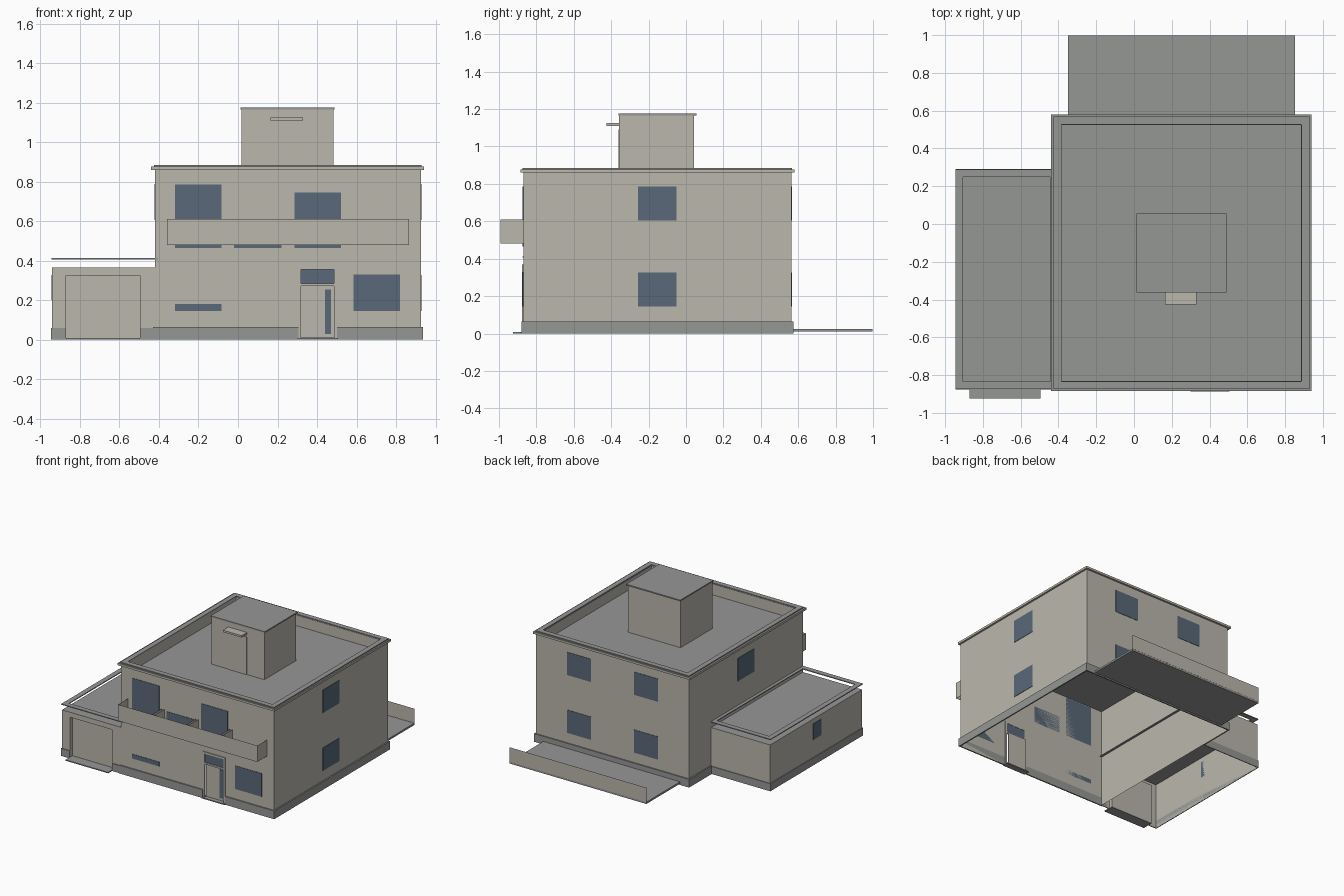
import bpy, bmesh
from mathutils import Vector

cube = bpy.data.objects.get("Cube")
if cube:
    bpy.data.objects.remove(cube)


def material(name, rgb):
    m = bpy.data.materials.new(name)
    m.use_nodes = True
    m.diffuse_color = (*rgb, 1)
    m.node_tree.nodes["Principled BSDF"].inputs["Base Color"].default_value = (*rgb, 1)
    return m


WALL = material("warm_render", (0.50, 0.475, 0.42))
GREY = material("grey_concrete", (0.30, 0.31, 0.30))
GLASS = material("blue_glass", (0.10, 0.14, 0.19))


def part(name, mat, *boxes, top=None, open_ends=False):
    """Join boxes (x0, x1, y0, y1, z0, z1) in one object; a box with no depth is a sheet."""
    bm = bmesh.new()
    for b in boxes:
        lo, hi = Vector(b[0::2]), Vector(b[1::2])
        size = hi - lo
        flat = [a for a in range(3) if abs(size[a]) < 1e-6]
        if flat:
            u, v = [a for a in range(3) if a != flat[0]]
            corners = []
            for i, j in ((0, 0), (1, 0), (1, 1), (0, 1)):
                p = lo.copy()
                p[u] += i * size[u]
                p[v] += j * size[v]
                corners.append(bm.verts.new(p))
            bm.faces.new(corners)
            continue
        verts = bmesh.ops.create_cube(bm, size=1)["verts"]
        for vert in verts:
            vert.co = Vector([lo[a] + (vert.co[a] + 0.5) * size[a] for a in range(3)])
    bm.normal_update()
    if open_ends:
        caps = [f for f in bm.faces if abs(f.normal.z) > 0.9]
        bmesh.ops.delete(bm, geom=caps, context="FACES")
    mesh = bpy.data.meshes.new(name)
    mesh.materials.append(mat)
    if top:
        mesh.materials.append(top)
        for f in bm.faces:
            f.material_index = int(f.normal.z > 0.9)
    bm.to_mesh(mesh)
    bm.free()
    obj = bpy.data.objects.new(name, mesh)
    bpy.context.collection.objects.link(obj)
    return obj


def ring(x0, x1, y0, y1, z0, z1, w):
    """Four boxes forming a rectangular border of width w."""
    return [(x0, x1, y0, y0 + w, z0, z1), (x0, x1, y1 - w, y1, z0, z1),
            (x0, x0 + w, y0 + w, y1 - w, z0, z1), (x1 - w, x1, y0 + w, y1 - w, z0, z1)]


def holed_wall(x0, x1, y, h, hx0, hx1, hz):
    """Wall sheet facing the front with a doorway cut up from the ground."""
    return [(x0, hx0, y, y, 0, h), (hx1, x1, y, y, 0, h), (hx0, hx1, y, y, hz, h)]


# Main block: thin walls, open below
L, R, F, B, H = -0.42, 0.925, -0.87, 0.565, 0.87
ROOF = 0.79
part("house_walls", WALL, *holed_wall(L, R, F, H, 0.305, 0.5, 0.37),
     (L, R, B, B, 0, H), (L, L, F, B, 0, H), (R, R, F, B, 0, H))
part("house_roof", GREY, (L, R, F, B, ROOF, ROOF))
part("parapet_lining", WALL, (-0.385, 0.89, -0.83, 0.53, ROOF, H), open_ends=True)
part("cornice", WALL, *ring(-0.44, 0.94, -0.885, 0.58, 0.86, 0.877, 0.055), top=GREY)
part("cornice_cap", GREY, *ring(-0.425, 0.928, -0.873, 0.568, 0.877, 0.885, 0.04))

# Garage wing with a raised coping
GL, GB, GH = -0.94, 0.285, 0.365
part("garage_walls", WALL, *holed_wall(GL, L, F, GH, -0.87, -0.495, 0.325),
     (GL, L, GB, GB, 0, GH), (GL, GL, F, GB, 0, GH))
part("garage_roof", GREY, (GL, L, F, GB, GH, GH))
part("garage_coping", GREY, *ring(-0.945, -0.405, -0.873, 0.288, 0.406, 0.413, 0.04))
part("garage_door", WALL, (-0.87, -0.495, -0.84, -0.84, 0.008, 0.325),
     (-0.87, -0.87, -0.84, F, 0.008, 0.325), (-0.495, -0.495, -0.84, F, 0.008, 0.325),
     (-0.87, -0.495, -0.84, F, 0.325, 0.325))
part("garage_ramp", GREY, (-0.87, -0.495, -0.925, -0.84, 0, 0.008))

# Plinth, broken at the two doorways
P, D = 0.065, 0.01
part("plinth", GREY, (L - D, 0.305, F - D, F, 0, P), (0.5, R + D, F - D, F, 0, P),
     (R, R + D, F, B, 0, P), (L - D, R + D, B, B + D, 0, P), (L - D, L, GB, B, 0, P),
     (GL - 0.006, -0.87, F - 0.006, F, 0, 0.06), (-0.495, L - D, F - 0.006, F, 0, 0.06),
     (GL - 0.006, GL, F, GB, 0, 0.06), (GL - 0.006, L - D, GB, GB + 0.006, 0, 0.06))

# Entrance: frame in the wall, door set back behind it
part("door_frame", WALL, (0.305, 0.32, -0.877, -0.865, 0, 0.37),
     (0.485, 0.5, -0.877, -0.865, 0, 0.37), (0.32, 0.485, -0.877, -0.865, 0.355, 0.37),
     (0.32, 0.485, -0.877, -0.865, 0.272, 0.285))
part("front_door", WALL, (0.32, 0.485, -0.857, -0.85, 0.01, 0.272))
part("door_glass", GLASS, (0.44, 0.47, -0.861, -0.857, 0.03, 0.255))
part("transom_glass", GLASS, (0.32, 0.485, -0.869, -0.867, 0.285, 0.355))
part("door_step", GREY, (0.3, 0.505, -0.888, -0.84, 0, 0.008))

# Windows as thin plates
T = 0.003
front = [(-0.32, -0.083, 0.465, 0.785), (-0.02, 0.22, 0.465, 0.6), (0.285, 0.52, 0.465, 0.745),
         (-0.32, -0.083, 0.145, 0.18), (0.585, 0.82, 0.145, 0.33)]
part("front_windows", GLASS, *[(a, b, F - T, F, c, d) for a, b, c, d in front])
UPPER, LOWER = (0.605, 0.787), (0.145, 0.327)
part("back_windows", GLASS,
     *[(x, x + 0.21, B, B + T, *z) for x in (-0.15, 0.44) for z in (UPPER, LOWER)])
part("right_windows", GLASS, *[(R, R + T, -0.257, -0.05, *z) for z in (UPPER, LOWER)])
part("left_window", GLASS, (L - T, L, -0.257, -0.05, *UPPER))
part("garage_window", GLASS, (GL - T, GL, -0.36, -0.255, 0.2, 0.327))

# Balcony: front panel, end panels and paired dividers, no floor
sides = [-0.36, -0.06, -0.04, 0.24, 0.26, 0.54, 0.56, 0.865]
part("balcony_panel", WALL, (-0.36, 0.865, -0.993, -0.993, 0.48, 0.61))
part("balcony_dividers", WALL, *[(x, x, -0.993, F, 0.48, 0.61) for x in sides])

# Roof stair tower
part("tower", WALL, (0.018, 0.483, -0.358, 0.042, ROOF, 1.165))
part("tower_cap", GREY, (0.012, 0.489, -0.362, 0.055, 1.165, 1.175))
part("tower_door", WALL, (0.165, 0.33, -0.362, -0.358, ROOF, 1.09))
part("tower_canopy", WALL, (0.165, 0.33, -0.425, -0.358, 1.11, 1.125))

# Back terrace with a low screen
part("terrace", GREY, (-0.35, 0.853, B, 0.998, 0.01, 0.025))
part("terrace_screen", WALL, (-0.35, 0.853, 0.999, 0.999, 0.025, 0.14))
